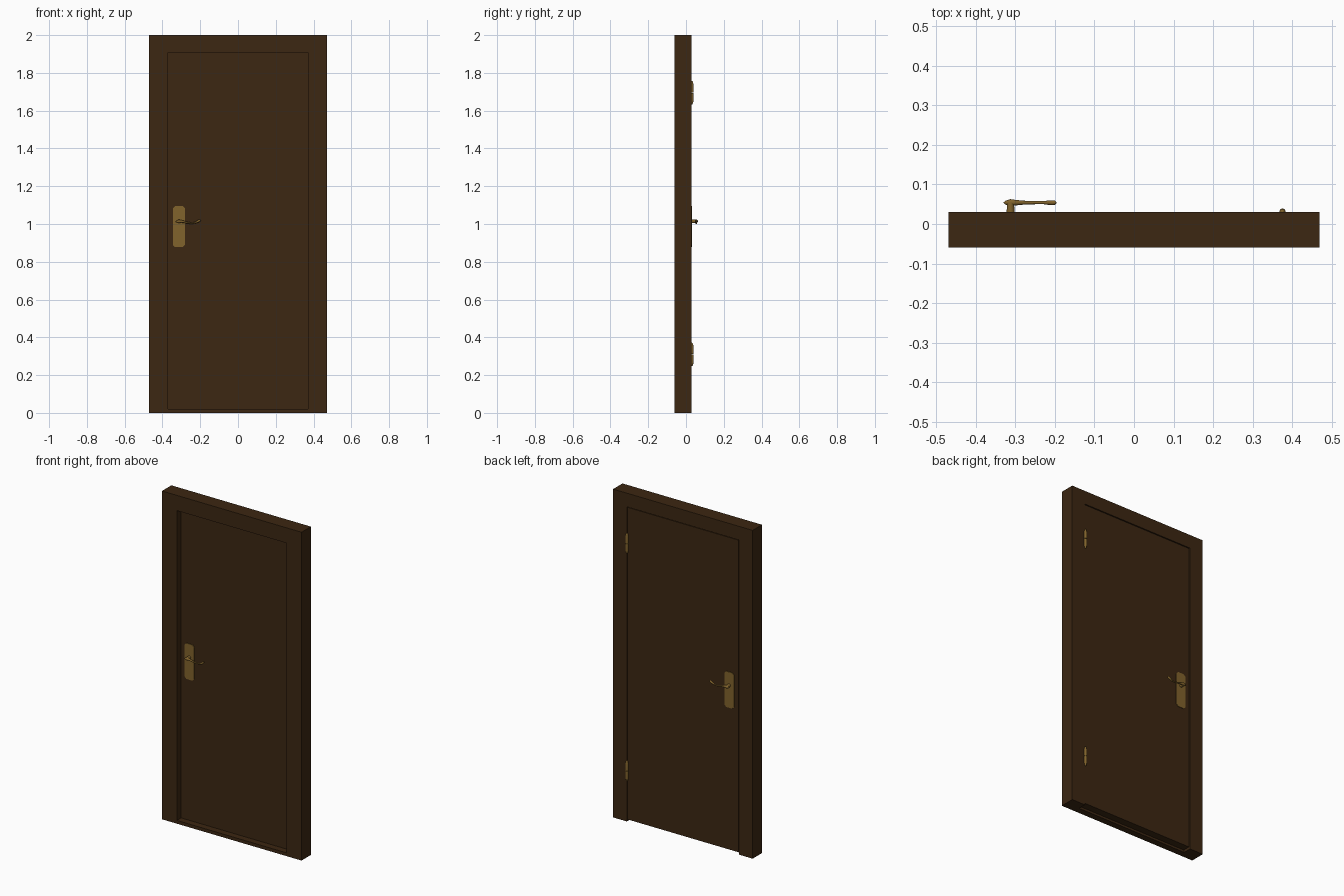
import bpy, bmesh, math
from mathutils import Vector, Matrix

cube = bpy.data.objects.get("Cube")
if cube:
    bpy.data.objects.remove(cube, do_unlink=True)


def material(name, colour):
    m = bpy.data.materials.new(name)
    m.use_nodes = True
    m.diffuse_color = (*colour, 1)
    m.node_tree.nodes["Principled BSDF"].inputs["Base Color"].default_value = (*colour, 1)
    return m


WOOD = material("dark wood", (0.045, 0.02, 0.006))
BRASS = material("aged brass", (0.22, 0.125, 0.025))


def finish(name, bm, mat, smooth=False):
    bmesh.ops.recalc_face_normals(bm, faces=bm.faces)
    me = bpy.data.meshes.new(name)
    bm.to_mesh(me)
    bm.free()
    me.materials.append(mat)
    ob = bpy.data.objects.new(name, me)
    bpy.context.collection.objects.link(ob)
    if smooth:
        bpy.ops.object.select_all(action='DESELECT')
        ob.select_set(True)
        bpy.context.view_layer.objects.active = ob
        bpy.ops.object.shade_smooth_by_angle(angle=math.radians(40))
    return ob


def prism(name, outline, y0, y1, mat):
    """Extrude an (x, z) outline along y."""
    bm = bmesh.new()
    face = bm.faces.new([bm.verts.new((x, y0, z)) for x, z in outline])
    new = bmesh.ops.extrude_face_region(bm, geom=[face])["geom"]
    bmesh.ops.translate(bm, vec=(0, y1 - y0, 0),
                        verts=[v for v in new if isinstance(v, bmesh.types.BMVert)])
    return finish(name, bm, mat)


def rect(x0, x1, z0, z1):
    return [(x0, z0), (x1, z0), (x1, z1), (x0, z1)]


def arch(w, h, inner_w, inner_h):
    """U-shaped outline of a door casing standing on the floor."""
    return [(-w, 0), (-w, h), (w, h), (w, 0),
            (inner_w, 0), (inner_w, inner_h), (-inner_w, inner_h), (-inner_w, 0)]


def tube(name, points, radii, mat, sides=16):
    """Loft circles of varying radius along a path."""
    bm = bmesh.new()
    pts = [Vector(p) for p in points]
    rings = []
    for i, (p, r) in enumerate(zip(pts, radii)):
        direction = pts[min(i + 1, len(pts) - 1)] - pts[max(i - 1, 0)]
        turn = direction.to_track_quat('Z', 'Y').to_matrix()
        rings.append([bm.verts.new(p + turn @ Vector((r * math.cos(a), r * math.sin(a), 0)))
                      for a in (math.tau * k / sides for k in range(sides))])
    for a, b in zip(rings, rings[1:]):
        for k in range(sides):
            n = (k + 1) % sides
            bm.faces.new((a[k], a[n], b[n], b[k]))
    bm.faces.new(rings[0])
    bm.faces.new(rings[-1])
    return finish(name, bm, mat, True)


# Casing: wide rear part, narrower front stop and front sill
FRONT, STOP, BACK = -0.06, -0.02, 0.03
prism("frame_rear", arch(0.47, 2, 0.378, 1.917), STOP, BACK, WOOD)
prism("frame_front", arch(0.47, 2, 0.37, 1.907), FRONT, STOP, WOOD)
prism("sill", rect(-0.37, 0.37, 0, 0.02), FRONT, STOP, WOOD)

# Door leaf, with a narrow gap to the rear casing
DOOR_FRONT, DOOR_BACK = -0.018, 0.027
prism("door_leaf", rect(-0.374, 0.374, 0.012, 1.913), DOOR_FRONT, DOOR_BACK, WOOD)

# Handle sets on both faces
cx, half, low, high, cut = -0.3125, 0.032, 0.877, 1.095, 0.012
plate = [(cx - half, low + cut), (cx - half + cut, low), (cx + half - cut, low),
         (cx + half, low + cut), (cx + half, high - cut), (cx + half - cut, high),
         (cx - half + cut, high), (cx - half, high - cut)]
lever_x = [-0.33, -0.325, -0.313, -0.3, -0.28, -0.25, -0.228, -0.213, -0.202, -0.197]
lever_z = [1.012, 1.013, 1.014, 1.014, 1.01, 1.004, 1.006, 1.013, 1.02, 1.023]
lever_r = [0.001, 0.005, 0.009, 0.007, 0.005, 0.004, 0.004, 0.006, 0.006, 0.002]
for side, base, out in (("front", DOOR_FRONT, -1), ("back", DOOR_BACK, 1)):
    prism(side + "_handle_plate", plate, base, base + out * 0.004, BRASS)
    tube(side + "_handle_spindle", [(cx, base, 1.014), (cx, base + out * 0.027, 1.014)],
         [0.01, 0.009], BRASS)
    tube(side + "_handle_lever",
         [(x, base + out * 0.027, z) for x, z in zip(lever_x, lever_z)], lever_r, BRASS)

# Two hinges, each with two knuckles and rounded tips
for name, z in (("lower", 0.31), ("upper", 1.695)):
    for part, s in (("bottom", -1), ("top", 1)):
        heights = [0.001, 0.045, 0.053, 0.06, 0.062]
        tube(f"{name}_hinge_{part}_knuckle", [(0.376, 0.031, z + s * h) for h in heights],
             [0.008, 0.008, 0.007, 0.004, 0.001], BRASS)
